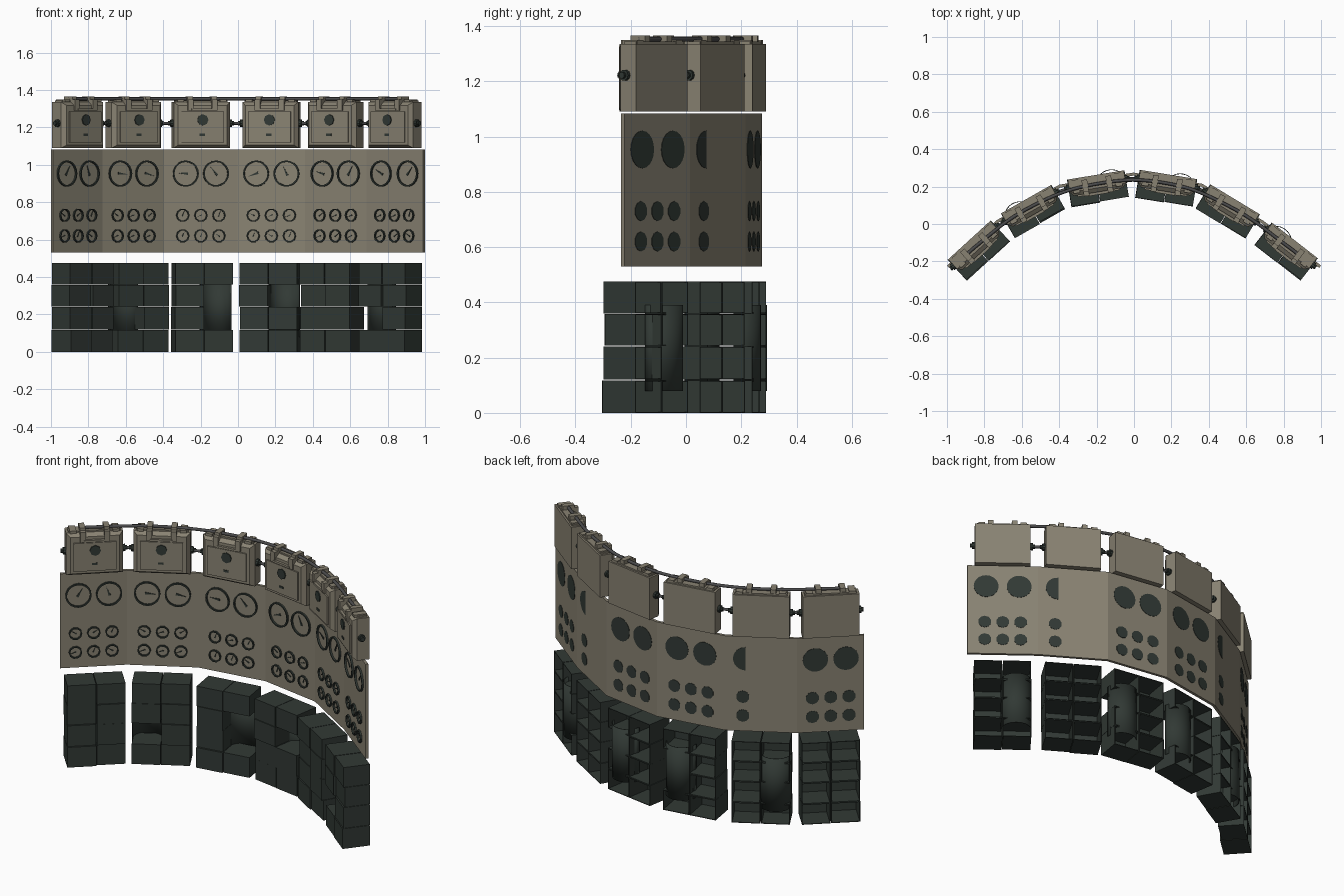
import bpy, bmesh, math, random
from mathutils import Matrix, Vector

if "Cube" in bpy.data.objects:
    bpy.data.objects.remove(bpy.data.objects["Cube"])

random.seed(4)


def material(name, col):
    m = bpy.data.materials.new(name)
    m.diffuse_color = (*col, 1)
    m.use_nodes = True
    m.node_tree.nodes["Principled BSDF"].inputs["Base Color"].default_value = m.diffuse_color
    return m


BEIGE = material("warm_grey_paint", (0.25, 0.225, 0.17))
DARK = material("dark_green_grey", (0.031, 0.041, 0.035))
STEEL = material("grey_steel", (0.07, 0.07, 0.072))

# Plan of the curved wall: six straight bays, concave side to the front
PLAN = [(-1, -.222), (-.735, .02), (-.4, .21), (-.003, .275),
        (.365, .215), (.695, .015), (1, -.222)]


def bay_frame(i):
    a, b = Vector(PLAN[i]), Vector(PLAN[i + 1])
    d, c = b - a, (a + b) / 2
    return (Matrix.Translation((c.x, c.y, 0)) @
            Matrix.Rotation(math.atan2(d.y, d.x), 4, 'Z')), d.length


def box(bm, x0, x1, y0, y1, z0, z1):
    mat = (Matrix.Translation(((x0 + x1) / 2, (y0 + y1) / 2, (z0 + z1) / 2)) @
           Matrix.Diagonal((x1 - x0, y1 - y0, z1 - z0, 1)))
    return bmesh.ops.create_cube(bm, size=1, matrix=mat)['verts']


def cyl(bm, c, r, depth, axis, n=12):
    rot = Matrix.Rotation(math.pi / 2, 4, 'X' if axis == 'Y' else 'Y')
    bmesh.ops.create_cone(bm, cap_ends=True, segments=n, radius1=r, radius2=r,
                          depth=depth, matrix=Matrix.Translation(c) @ rot)


def ring(bm, x, z, y, r, t, n):
    # square-section bezel
    loops = [[bm.verts.new((x + q * math.cos(2 * math.pi * k / n), yy,
                            z + q * math.sin(2 * math.pi * k / n))) for k in range(n)]
             for q, yy in ((r, y), (r, y - .01), (r - t, y - .01), (r - t, y))]
    for j in range(3):
        for k in range(n):
            k2 = (k + 1) % n
            bm.faces.new((loops[j][k], loops[j][k2], loops[j + 1][k2], loops[j + 1][k]))


def needle(bm, x, z, y, length, ang):
    d = Vector((math.cos(ang), 0, math.sin(ang)))
    s = Vector((-d.z, 0, d.x)) * length * .14
    o = Vector((x, y, z))
    pts = [o - d * length * .25 + s, o - d * length * .25 - s, o + d * length]
    f = bm.faces.new([bm.verts.new(p) for p in pts])
    g = bmesh.ops.extrude_face_region(bm, geom=[f])
    for v in g['geom']:
        if isinstance(v, bmesh.types.BMVert):
            v.co.y -= .004


def finish(name, bm, mat, frame=None, smooth=False, fix=True):
    if fix:
        bmesh.ops.recalc_face_normals(bm, faces=bm.faces)
    me = bpy.data.meshes.new(name)
    bm.to_mesh(me)
    bm.free()
    me.materials.append(mat)
    ob = bpy.data.objects.new(name, me)
    bpy.context.collection.objects.link(ob)
    if frame:
        ob.matrix_world = frame
    if smooth:
        for p in me.polygons:
            p.use_smooth = True
    return ob


def half_disc(bm, x, z, y, r, n=12):
    # the right half of a disc, flush on the back of a panel
    f = bm.faces.new([bm.verts.new((x + r * math.sin(math.pi * k / n), y,
                                    z + r * math.cos(math.pi * k / n)))
                      for k in range(n + 1)])
    g = bmesh.ops.extrude_face_region(bm, geom=[f])
    for v in g['geom']:
        if isinstance(v, bmesh.types.BMVert):
            v.co.y -= .004


# Missing drawers: bay -> (column, rows)
HOLES = {1: (0, (1,)), 2: (1, (1, 2)), 3: (1, (2,)), 5: (0, (1,))}
ROWS = [0, .12, .243, .36, .478]
BIG_ANGLES = [(60, 110), (-5, -15), (175, 130), (200, 115), (165, 60), (150, 50)]

for i in range(6):
    F, L = bay_frame(i)
    h = L / 2

    # Gauge panel
    bm = bmesh.new()
    box(bm, -h, h, -.016, 0, .53, 1.083)
    finish(f"gauge_panel_{i+1}", bm, BEIGE, F)

    # Gauges: bezels, needles, backs
    bm = bmesh.new()
    sep = .09 if i == 5 else .082
    for s in (0, 1):
        x = (-sep, sep)[s]
        ring(bm, x, .953, -.016, .07, .008, 20)
        needle(bm, x, .953, -.016, .046, math.radians(BIG_ANGLES[i][s]))
        if i not in (1, 4):
            cyl(bm, (x, 0, .953), .068, .004, 'Y', 20)
        elif s:
            half_disc(bm, x, .953, .002, .068)
    for c in (-1, 0, 1):
        for z in (.73, .62):
            ring(bm, c * .098, z, -.016, .036, .007, 10)
            needle(bm, c * .098, z, -.016, .024, random.choice((.6, 2.6, 3.5, 1.2)))
            if i not in (1, 4) or c == 1:
                cyl(bm, (c * .098, 0, z), .036, .004, 'Y', 10)
    finish(f"gauges_{i+1}", bm, DARK, F)

    # Upper lamp box: body with tapered front, straps and handle
    bm = bmesh.new()
    box(bm, -.152, .152, -.05, .02, 1.09, 1.335)
    for v in box(bm, -.152, .152, -.072, -.05, 1.09, 1.335):
        if v.co.y < -.06:
            v.co.x *= .87
            v.co.z = 1.205 + (v.co.z - 1.205) * .87
    box(bm, -.115, .115, -.08, -.07, 1.12, 1.285)
    box(bm, -.14, .14, -.045, .01, 1.335, 1.343)
    for s in (-1, 1):
        x = s * .065
        box(bm, x - .015, x + .015, -.083, -.04, 1.29, 1.35)
        box(bm, x - .015, x + .015, -.06, .005, 1.335, 1.366)
        box(bm, s * .115 - .018, s * .115 + .018, -.06, .012, 1.335, 1.35)
    box(bm, -.06, .06, -.086, -.07, 1.29, 1.302)
    finish(f"upper_box_{i+1}", bm, BEIGE, F)

    # Dark lens and slot on the box front
    bm = bmesh.new()
    cyl(bm, (0, -.082, 1.24), .03, .008, 'Y', 8)
    box(bm, -.018, .012, -.083, -.079, 1.155, 1.167)
    finish(f"box_lens_{i+1}", bm, DARK, F)

    # Round couplings on the box ends
    bm = bmesh.new()
    for s in (-1, 1):
        cyl(bm, (s * .158, -.026, 1.222), .02, .016, 'X', 10)
        cyl(bm, (s * .168, -.026, 1.222), .012, .02, 'X', 10)
    finish(f"couplings_{i+1}", bm, DARK, F)

    # Drawer stack, open at the back
    bm = bmesh.new()
    hole = HOLES.get(i, (9, ()))
    for col in (0, 1):
        for r in range(4):
            if col == hole[0] and r in hole[1]:
                continue
            x0 = -.156 + col * .157
            j = random.uniform(-.008, .006)
            w = random.uniform(0, .003)
            box(bm, x0 + w, x0 + .155, -.125 + j, .02, ROWS[r], ROWS[r + 1] - .002)
    bm.normal_update()
    back = [f for f in bm.faces if f.normal.y > .9]
    bmesh.ops.delete(bm, geom=back, context='FACES')
    ob = finish(f"drawers_{i+1}", bm, DARK, F, fix=False)
    m = ob.modifiers.new("walls", 'SOLIDIFY')
    m.thickness, m.offset = .005, -1

    # Curved shell behind a missing drawer
    if i in HOLES:
        bm = bmesh.new()
        cx = (-.075, .075)[hole[0]]
        prev = None
        for k in range(17):
            a = math.pi * k / 16
            p = (cx + .085 * math.cos(a), -.048 + .085 * math.sin(a))
            cur = [bm.verts.new((*p, z)) for z in (.08, .39)]
            if prev:
                bm.faces.new((prev[0], cur[0], cur[1], prev[1]))
            prev = cur
        ob = finish(f"curved_shell_{i+1}", bm, DARK, F, smooth=True)
        m = ob.modifiers.new("wall", 'SOLIDIFY')
        m.thickness = .004


def tube(name, pts, r, kind):
    cu = bpy.data.curves.new(name, 'CURVE')
    cu.dimensions = '3D'
    cu.bevel_depth, cu.bevel_resolution, cu.use_fill_caps = r, 2, True
    sp = cu.splines.new('BEZIER')
    sp.bezier_points.add(len(pts) - 1)
    for b, p in zip(sp.bezier_points, pts):
        b.co = p
        b.handle_left_type = b.handle_right_type = kind
    cu.materials.append(STEEL)
    bpy.context.collection.objects.link(bpy.data.objects.new(name, cu))


# Long top rail and the short links between boxes
frames = [bay_frame(i)[0] for i in range(6)]
rail = [frames[0] @ Vector((-.08, -.028, 1.353))]
rail += [f @ Vector((0, -.028, 1.353)) for f in frames]
rail += [frames[5] @ Vector((.08, -.028, 1.353))]
tube("top_rail", rail, .009, 'AUTO')
for i in range(5):
    tube(f"link_rod_{i+1}", [frames[i] @ Vector((.15, -.026, 1.222)),
                             frames[i + 1] @ Vector((-.15, -.026, 1.222))], .008, 'VECTOR')
